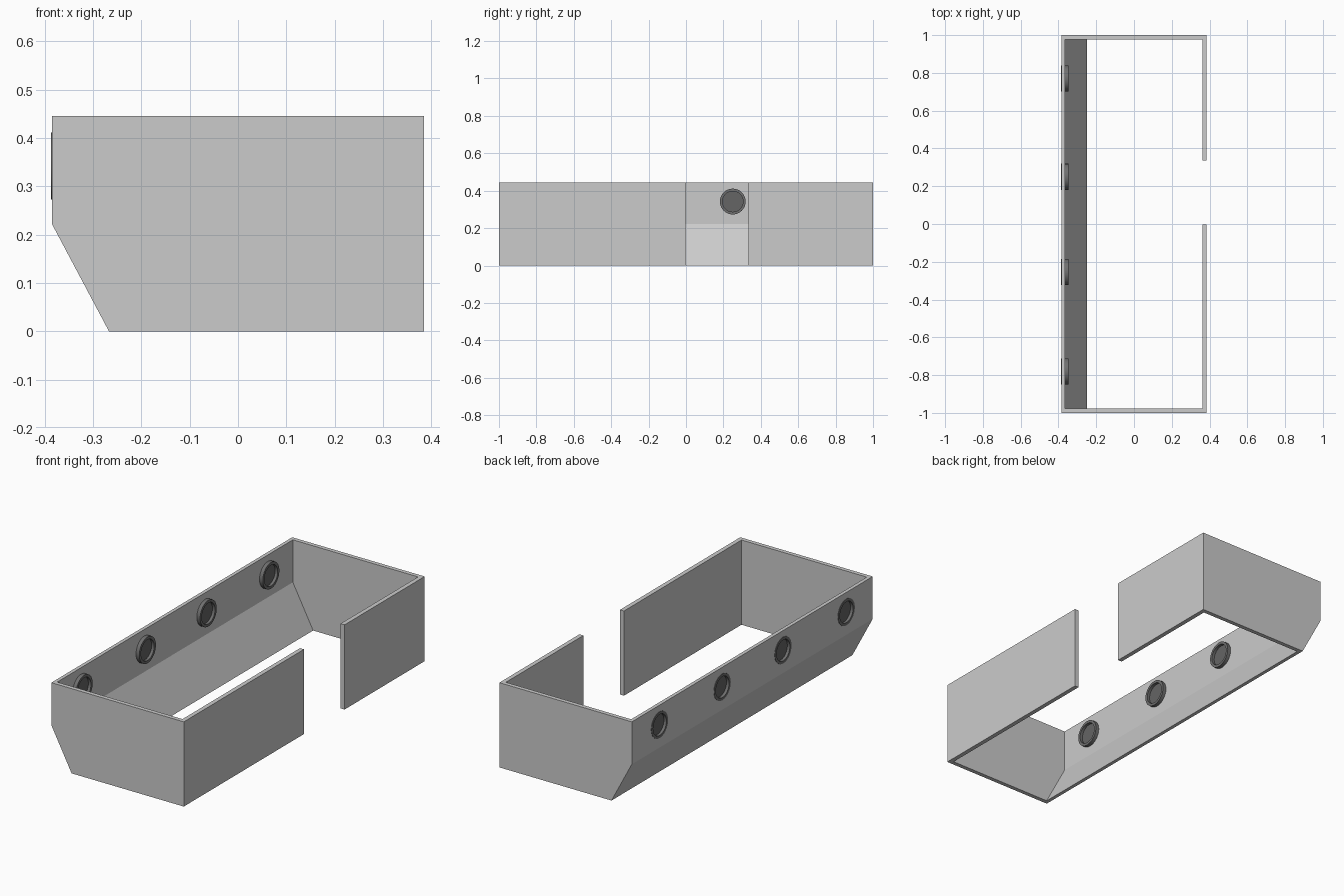
import bpy, bmesh, math
from mathutils import Matrix

if "Cube" in bpy.data.objects:
    bpy.data.objects.remove(bpy.data.objects["Cube"])

PORT_Y = (-0.78, -0.255, 0.25, 0.77)
PORT_Z, PORT_R = 0.342, 0.069
H = 0.445


def new_object(name, bm, mat=None):
    bmesh.ops.recalc_face_normals(bm, faces=bm.faces)
    me = bpy.data.meshes.new(name)
    bm.to_mesh(me)
    bm.free()
    ob = bpy.data.objects.new(name, me)
    bpy.context.collection.objects.link(ob)
    if mat:
        me.materials.append(mat)
    return ob


def prism(name, profile, y0, y1):
    """Extrude an xz profile along y."""
    bm = bmesh.new()
    face = bm.faces.new([bm.verts.new((x, y0, z)) for x, z in profile])
    ext = bmesh.ops.extrude_face_region(bm, geom=[face])
    moved = [v for v in ext["geom"] if isinstance(v, bmesh.types.BMVert)]
    bmesh.ops.translate(bm, verts=moved, vec=(0, y1 - y0, 0))
    return new_object(name, bm)


def disc(name, x0, x1, y, r, mat=None):
    """Short cylinder along x."""
    bm = bmesh.new()
    m = Matrix.Translation(((x0 + x1) / 2, y, PORT_Z)) @ Matrix.Rotation(math.pi / 2, 4, 'Y')
    bmesh.ops.create_cone(bm, cap_ends=True, segments=32, radius1=r, radius2=r,
                          depth=x1 - x0, matrix=m)
    return new_object(name, bm, mat)


def ring(name, y, mat):
    """Porthole rim, a lathed rectangular section about x."""
    bm = bmesh.new()
    section = ((-0.387, PORT_R), (-0.347, PORT_R), (-0.347, 0.055), (-0.387, 0.055))
    n = 32
    loops = []
    for i in range(n):
        a = 2 * math.pi * i / n
        loops.append([bm.verts.new((x, y + r * math.cos(a), PORT_Z + r * math.sin(a)))
                      for x, r in section])
    for i in range(n):
        a, b = loops[i], loops[(i + 1) % n]
        for j in range(4):
            k = (j + 1) % 4
            bm.faces.new((a[j], a[k], b[k], b[j]))
    return new_object(name, bm, mat)


def cut(target, cutter):
    mod = target.modifiers.new(cutter.name, 'BOOLEAN')
    mod.operation, mod.solver, mod.object = 'DIFFERENCE', 'EXACT', cutter
    cutter.hide_render = True
    cutter.hide_set(True)


def material(name, v):
    m = bpy.data.materials.new(name)
    m.diffuse_color = (v, v, v, 1)
    m.use_nodes = True
    m.node_tree.nodes["Principled BSDF"].inputs["Base Color"].default_value = m.diffuse_color
    return m


rim_mat = material("dark_rim", 0.16)
glass_mat = material("dark_glass", 0.13)

# Wall shell with sloped lower left side, open top and bottom
shell = prism("wall_shell", [(-0.385, H), (-0.385, 0.222), (-0.267, 0),
                             (0.385, 0), (0.385, H)], -1, 1)
slope = 0.118 / 0.222
cut(shell, prism("interior_cutter", [(-0.366, H + 0.1), (-0.366, 0.222),
                                     (-0.248 + 0.05 * slope, -0.05),
                                     (0.362, -0.05), (0.362, H + 0.1)], -0.978, 0.978))

# Doorway in the right wall
cut(shell, prism("doorway_cutter", [(0.3, -0.1), (0.5, -0.1), (0.5, 0.6), (0.3, 0.6)],
                 -0.002, 0.335))

# Portholes in the left wall
for i, y in enumerate(PORT_Y, 1):
    cut(shell, disc(f"porthole_cutter_{i}", -0.45, -0.33, y, PORT_R - 0.002))
    parts = [ring(f"porthole_rim_{i}", y, rim_mat),
             disc(f"porthole_glass_{i}", -0.372, -0.362, y, 0.056, glass_mat)]
    for ob in parts:
        bpy.ops.object.select_all(action='DESELECT')
        ob.select_set(True)
        bpy.context.view_layer.objects.active = ob
        bpy.ops.object.shade_smooth_by_angle(angle=math.radians(30))
